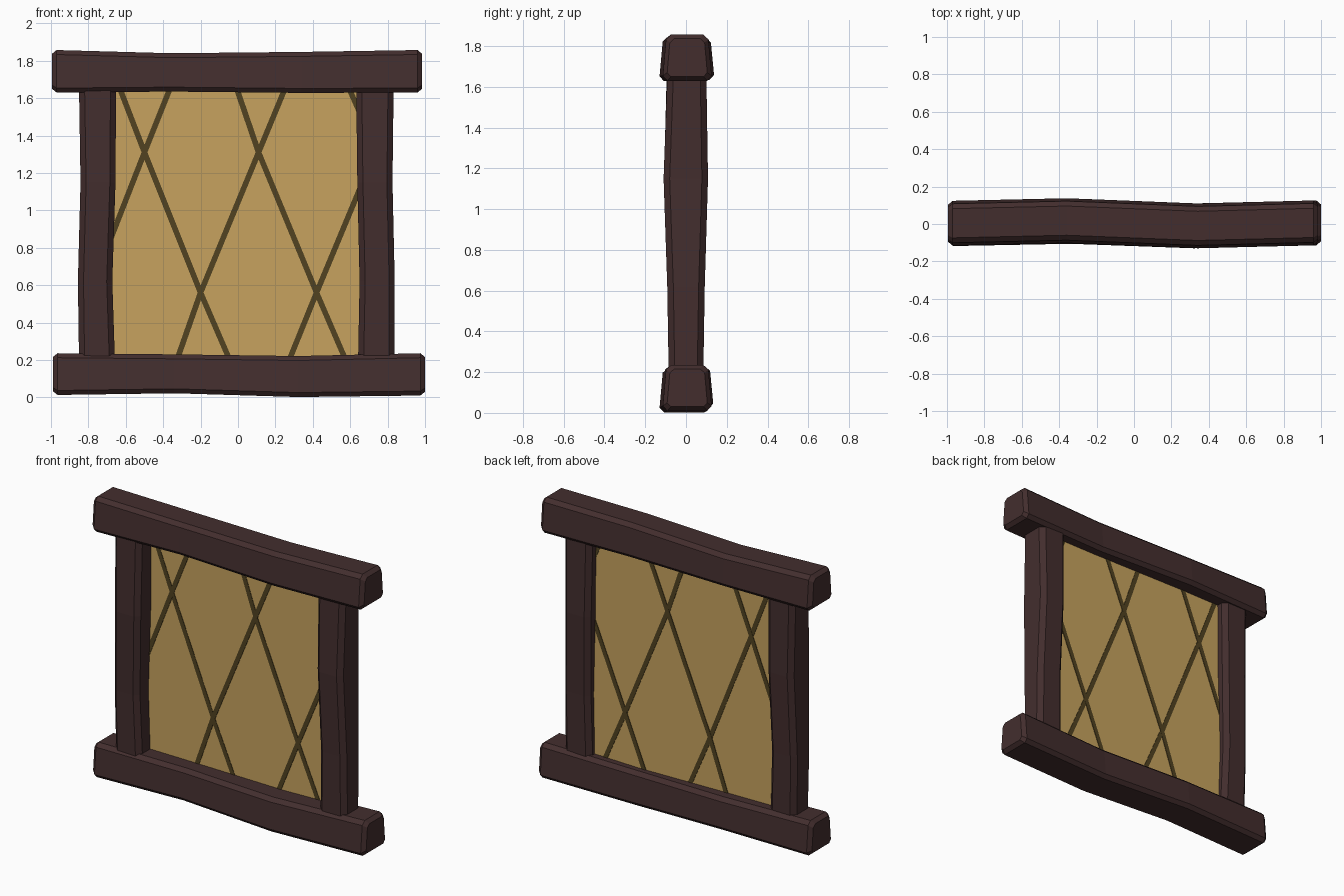
import bpy, bmesh
from mathutils import Vector

if "Cube" in bpy.data.objects:
    bpy.data.objects.remove(bpy.data.objects["Cube"])


def material(name, rgb):
    m = bpy.data.materials.new(name)
    m.diffuse_color = (*rgb, 1)
    m.use_nodes = True
    m.node_tree.nodes["Principled BSDF"].inputs["Base Color"].default_value = m.diffuse_color
    return m


WOOD = material("dark wood", (0.056, 0.027, 0.027))
PANE = material("amber pane", (0.57, 0.365, 0.112))
LEAD = material("dark lattice", (0.082, 0.055, 0.015))


def finish(name, bm, mat):
    bmesh.ops.recalc_face_normals(bm, faces=bm.faces)
    me = bpy.data.meshes.new(name)
    bm.to_mesh(me)
    bm.free()
    me.materials.append(mat)
    ob = bpy.data.objects.new(name, me)
    bpy.context.collection.objects.link(ob)
    return ob


def chamfer(corners, c):
    """Cut every corner of a quad outline by distance c."""
    pts = []
    for i, p in enumerate(corners):
        for q in (corners[i - 1], corners[(i + 1) % 4]):
            pts.append(p + (q - p).normalized() * c)
    return pts


def loft(name, rings, mat):
    bm = bmesh.new()
    loops = [[bm.verts.new(p) for p in r] for r in rings]
    n = len(loops[0])
    for a, b in zip(loops, loops[1:]):
        for i in range(n):
            j = (i + 1) % n
            bm.faces.new((a[i], a[j], b[j], b[i]))
    bm.faces.new(loops[0])
    bm.faces.new(loops[-1])
    return finish(name, bm, mat)


def timber(name, sections, place, c):
    """Hand-hewn timber: sections are (t, four corners); ends are bevelled."""
    rings = []

    def ring(t, corners, shrink=1.0):
        mid = sum(corners, Vector((0, 0))) / 4
        rings.append([place(t, mid + (p - mid) * shrink) for p in chamfer(corners, c)])

    (t0, c0), (t1, c1) = sections[0], sections[-1]
    ring(t0, c0, 0.82)
    ring(t0 + 0.025, c0)
    for t, cs in sections[1:-1]:
        ring(t, cs)
    ring(t1 - 0.025, c1)
    ring(t1, c1, 0.82)
    return loft(name, rings, WOOD)


# Horizontal beams: x, y centre, z low, z high (wider at the bottom)
def beam(name, rows):
    secs = [(x, [Vector(p) for p in ((y - 0.122, lo), (y + 0.122, lo),
                                     (y + 0.102, hi), (y - 0.102, hi))])
            for x, y, lo, hi in rows]
    timber(name, secs, lambda t, p: (t, p.x, p.y), 0.024)


beam("top_beam", [(-0.995, 0.004, 1.63, 1.857), (-0.36, 0.018, 1.635, 1.84),
                  (0.34, -0.010, 1.628, 1.847), (0.985, 0.006, 1.63, 1.857)])
beam("bottom_beam", [(-0.99, 0.002, 0.013, 0.236), (-0.34, 0.014, 0.022, 0.23),
                     (0.32, -0.010, 0.002, 0.221), (1.0, 0.006, 0.010, 0.236)])


# Upright posts: z, x low, x high, y low, y high
def post(name, rows):
    secs = [(z, [Vector(p) for p in ((a, f), (b, f), (b, k), (a, k))])
            for z, a, b, f, k in rows]
    timber(name, secs, lambda t, p: (p.x, p.y, t), 0.03)


post("left_post", [(0.17, -0.85, -0.658, -0.085, 0.085), (0.62, -0.856, -0.672, -0.092, 0.092),
                   (1.15, -0.842, -0.655, -0.108, 0.105), (1.68, -0.85, -0.652, -0.095, 0.10)])
post("right_post", [(0.17, 0.642, 0.838, -0.085, 0.085), (0.62, 0.650, 0.838, -0.092, 0.092),
                    (1.15, 0.638, 0.826, -0.110, 0.108), (1.68, 0.632, 0.832, -0.092, 0.10)])

# Thin glazed pane between the posts
PY = 0.03


def plate(name, outline, half, mat):
    loft(name, [[(x, PY + s * half, z) for x, z in outline] for s in (-1, 1)], mat)


plate("pane", [(-0.7, 0.18), (0.7, 0.18), (0.7, 1.68), (-0.7, 1.68)], 0.004, PANE)

# Diamond lattice strips visible on both sides of the pane
strips = [
    [(-0.635, 1.66), (-0.5, 1.31), (-0.2, 0.56), (-0.04, 0.19)],
    [(-0.01, 1.66), (0.11, 1.31), (0.42, 0.56), (0.58, 0.19)],
    [(0.59, 1.66), (0.67, 1.48)],
    [(-0.36, 1.66), (-0.5, 1.31), (-0.68, 0.85)],
    [(0.255, 1.66), (0.11, 1.31), (-0.2, 0.56), (-0.33, 0.19)],
    [(0.67, 1.16), (0.42, 0.56), (0.27, 0.19)],
]
W = 0.016
for i, pts in enumerate(strips):
    outline = [(x - W, z) for x, z in pts] + [(x + W, z) for x, z in reversed(pts)]
    plate(f"lattice_strip_{i + 1}", outline, 0.0065 + 0.0002 * i, LEAD)
